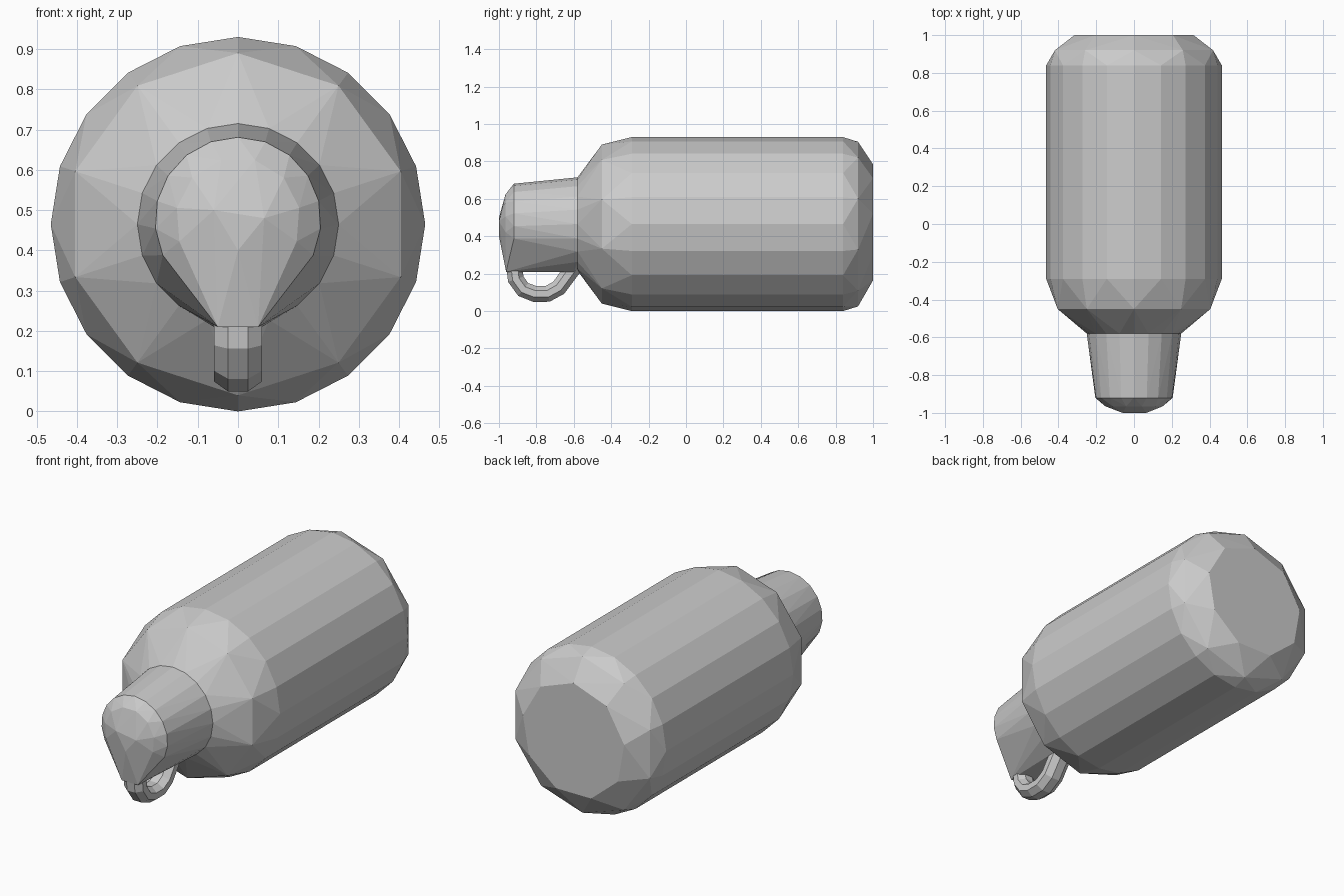
import bpy, bmesh
from math import cos, sin, pi, radians
from mathutils import Vector

if "Cube" in bpy.data.objects:
    bpy.data.objects.remove(bpy.data.objects["Cube"])


def arc(y, r, cz, n, start=0, sweep=360):
    """Points on a circle or arc facing the y axis."""
    steps = n if sweep == 360 else n - 1
    return [(r * cos(radians(start + sweep * i / steps)), y,
             cz + r * sin(radians(start + sweep * i / steps))) for i in range(n)]


def finish(name, bm):
    bmesh.ops.recalc_face_normals(bm, faces=bm.faces)
    mesh = bpy.data.meshes.new(name)
    bm.to_mesh(mesh)
    bm.free()
    bpy.context.collection.objects.link(bpy.data.objects.new(name, mesh))


def hull(name, points):
    """Faceted convex shell stretched over section rings."""
    bm = bmesh.new()
    for p in points:
        bm.verts.new(p)
    result = bmesh.ops.convex_hull(bm, input=bm.verts[:])
    spare = [v for v in result["geom_interior"] if isinstance(v, bmesh.types.BMVert)]
    bmesh.ops.delete(bm, geom=spare, context='VERTS')
    bmesh.ops.dissolve_limit(bm, angle_limit=radians(1), verts=bm.verts[:], edges=bm.edges[:])
    finish(name, bm)


# Bottle body: many-sided barrel, coarser facets at shoulder and base
C = 0.465
hull("bottle_body",
     arc(-0.58, 0.25, C, 20) + arc(-0.45, 0.425, C, 10, 90)
     + arc(-0.29, 0.465, C, 20) + arc(0.84, 0.465, C, 20)
     + arc(0.92, 0.44, C, 10, 90) + arc(1.0, 0.32, C, 9, 90))

# Cap: round at the neck, teardrop-shaped domed front
hull("cap",
     arc(-0.58, 0.25, C, 20) + [(s * 0.06, -0.6, 0.21) for s in (-1, 1)]
     + arc(-0.92, 0.206, 0.475, 13, -25, 230)
     + arc(-0.965, 0.155, 0.475, 8, -20, 220)
     + [(s * 0.05, -0.962, 0.21) for s in (-1, 1)]
     + [(-0.06, -1.0, 0.5), (0.065, -1.0, 0.48), (0.0, -1.0, 0.4)])

# Carry loop: rounded strap swept under the cap
path = [Vector((0, y, z)) for y, z in
        ((-0.92, 0.26), (-0.91, 0.17), (-0.87, 0.115), (-0.81, 0.092),
         (-0.74, 0.092), (-0.68, 0.125), (-0.64, 0.18), (-0.58, 0.26))]
bm = bmesh.new()
rings = []
for i, p in enumerate(path):
    t = (path[min(i + 1, len(path) - 1)] - path[max(i - 1, 0)]).normalized()
    side = t.cross(Vector((1, 0, 0)))
    ring = []
    for k in range(8):
        a = pi / 8 + k * pi / 4
        ring.append(bm.verts.new(p + Vector((0.064 * cos(a), 0, 0)) + side * 0.047 * sin(a)))
    rings.append(ring)
for a, b in zip(rings, rings[1:]):
    for k in range(8):
        n = (k + 1) % 8
        bm.faces.new((a[k], a[n], b[n], b[k]))
bm.faces.new(rings[0])
bm.faces.new(rings[-1])
finish("carry_loop", bm)
